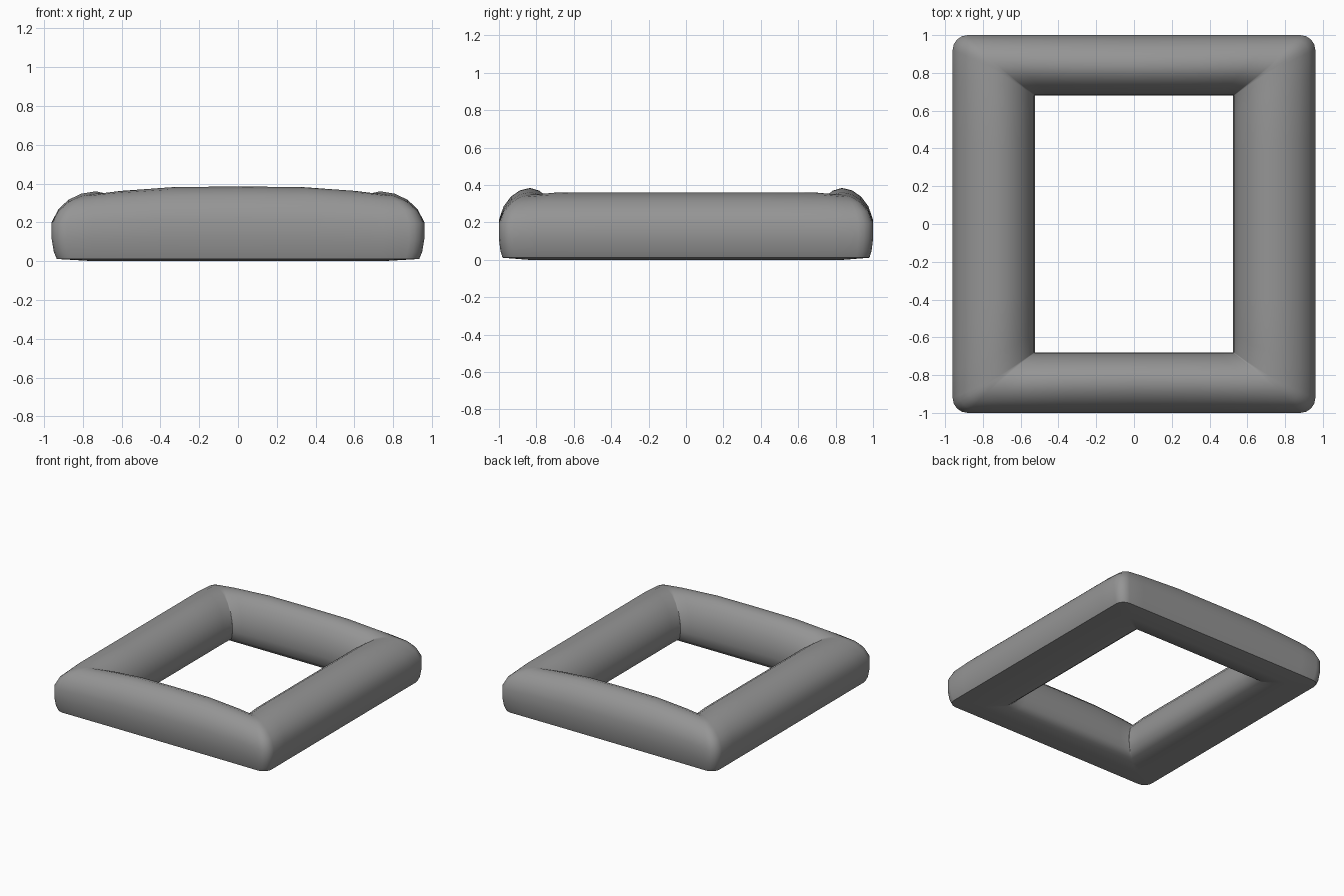
import bpy, bmesh, math
from mathutils import Vector

if "Cube" in bpy.data.objects:
    bpy.data.objects.remove(bpy.data.objects["Cube"])

# Cross-section of the tube: (0 = inner edge .. 1 = outer edge, height)
SECTION = [(0, .12), (.01, .19), (.07, .26), (.18, .32), (.32, .36), (.48, .375),
           (.65, .362), (.8, .33), (.92, .28), (1, .21), (1, .12), (.975, .05),
           (.94, .012), (.5, 0), (.15, .01), (.04, .05)]
INNER, OUTER = Vector((.525, .68)), Vector((.96, 1.0))
ARC = 4  # segments in each rounded corner


def quarter(t):
    """Loop points of the +x +y quarter, from the +x side round to the +y side."""
    half = INNER.lerp(OUTER, t)
    r = .004 + .075 * t * t
    c = half - Vector((r, r))
    pts = [(half.x, 0, .96), (half.x, c.y * .5, .96), (half.x, c.y * .85, .96)]
    for i in range(ARC + 1):
        a = math.pi / 2 * i / ARC
        pts.append((c.x + r * math.cos(a), c.y + r * math.sin(a), .93))
    pts += [(c.x * .85, half.y, .965), (c.x * .45, half.y, 1.02), (0, half.y, 1.025)]
    return pts


def ring(t):
    """Mirror the quarter into a full closed loop."""
    q = quarter(t)
    top = q + [(-x, y, s) for x, y, s in reversed(q[:-1])]
    return top + [(x, -y, s) for x, y, s in reversed(top[1:-1])]


# Sweep the section round the rectangular loop
bm = bmesh.new()
loops = [[bm.verts.new((x, y, z * s)) for x, y, s in ring(t)] for t, z in SECTION]
n = len(loops[0])
for j, lower in enumerate(loops):
    upper = loops[(j + 1) % len(loops)]
    for i in range(n):
        k = (i + 1) % n
        bm.faces.new((lower[i], lower[k], upper[k], upper[i]))
bmesh.ops.recalc_face_normals(bm, faces=bm.faces)

mesh = bpy.data.meshes.new("rectangular_frame")
bm.to_mesh(mesh)
bm.free()
frame = bpy.data.objects.new("rectangular_frame", mesh)
bpy.context.collection.objects.link(frame)

# Plain grey finish
grey = bpy.data.materials.new("grey")
grey.use_nodes = True
colour = (.3, .3, .3, 1)
grey.diffuse_color = colour
grey.node_tree.nodes["Principled BSDF"].inputs["Base Color"].default_value = colour
mesh.materials.append(grey)

# Smooth shading
bpy.context.view_layer.objects.active = frame
frame.select_set(True)
bpy.ops.object.shade_smooth_by_angle(angle=math.radians(60))
